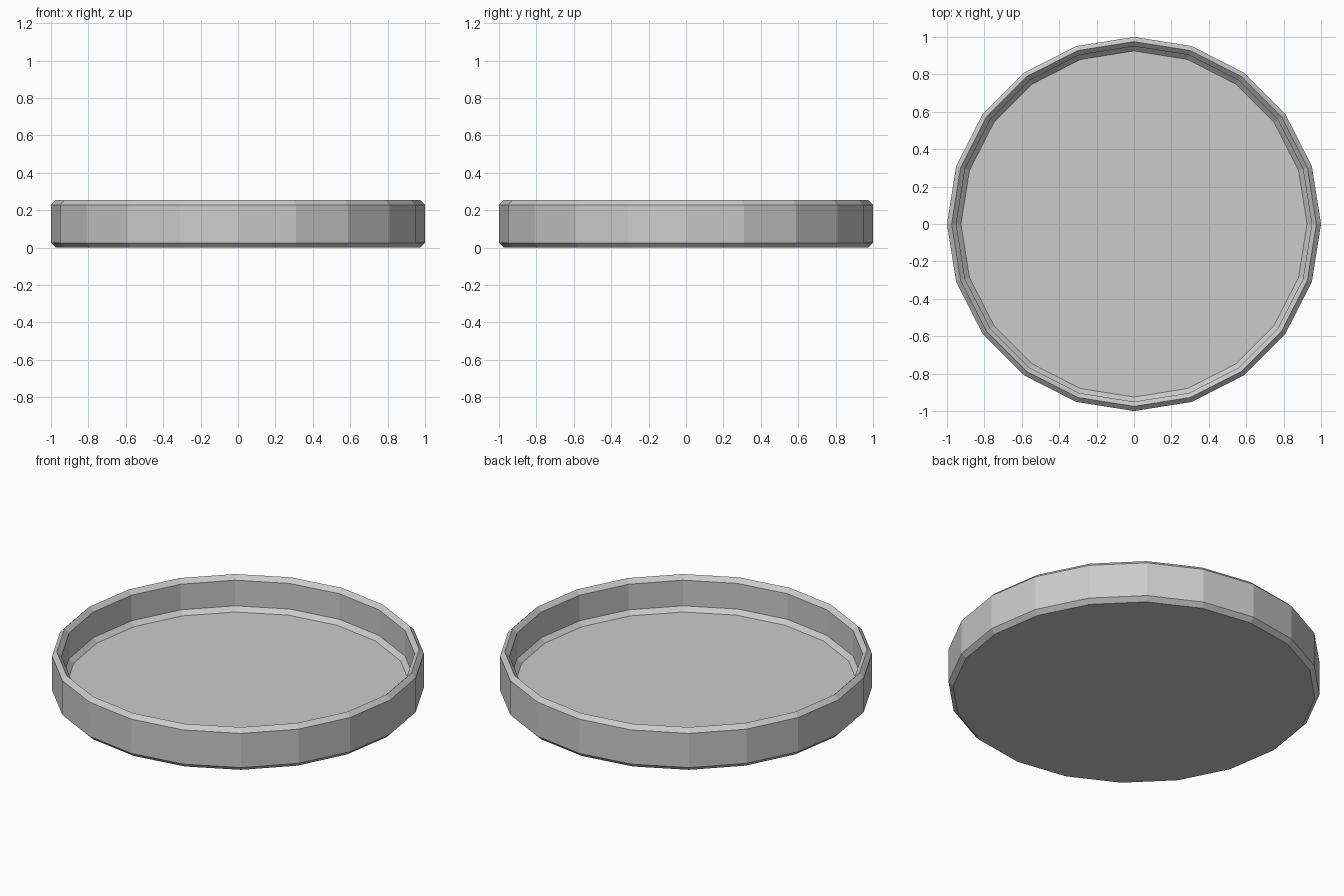
import bpy, bmesh
from math import cos, sin, tau

if "Cube" in bpy.data.objects:
    bpy.data.objects.remove(bpy.data.objects["Cube"])

SIDES = 20
# Half cross-section (radius, height): base, outer wall, pointed rim, inner wall, floor
PROFILE = [(0.975, 0), (1, 0.025), (1, 0.228), (0.975, 0.253),
           (0.95, 0.228), (0.95, 0.076), (0.925, 0.051)]

bm = bmesh.new()
rings = [[bm.verts.new((r * cos(tau * i / SIDES), r * sin(tau * i / SIDES), z))
          for i in range(SIDES)] for r, z in PROFILE]

# Wall bands between neighbouring rings
for low, high in zip(rings, rings[1:]):
    for i in range(SIDES):
        j = (i + 1) % SIDES
        bm.faces.new((low[i], low[j], high[j], high[i]))

# Underside and tray floor
bm.faces.new(rings[0][::-1])
bm.faces.new(rings[-1])
bmesh.ops.recalc_face_normals(bm, faces=bm.faces)

mesh = bpy.data.meshes.new("round_tray")
bm.to_mesh(mesh)
bm.free()
tray = bpy.data.objects.new("round_tray", mesh)
bpy.context.collection.objects.link(tray)
